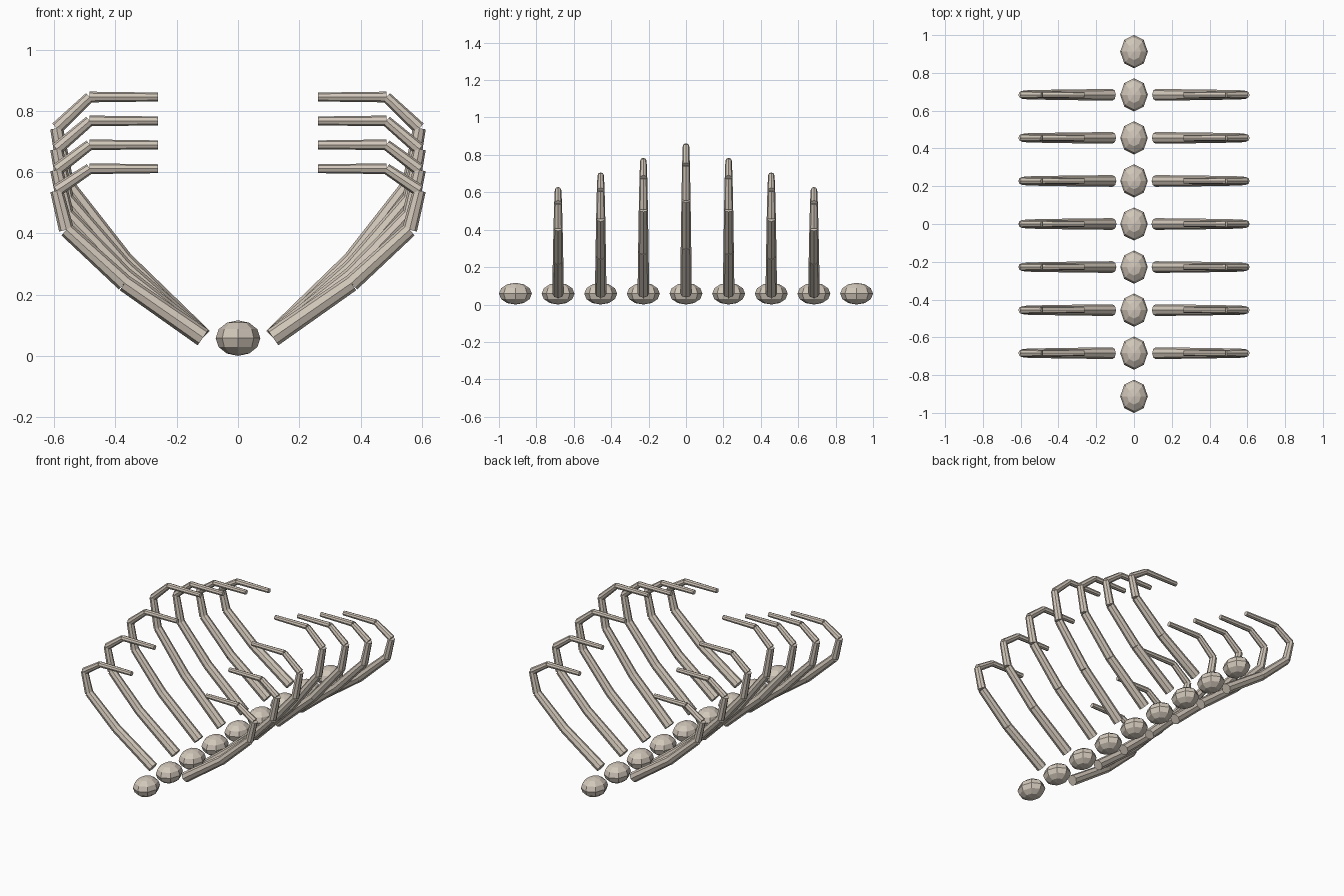
import bpy
from mathutils import Vector

if "Cube" in bpy.data.objects:
    bpy.data.objects.remove(bpy.data.objects["Cube"])

bone = bpy.data.materials.new("pale bone")
bone.diffuse_color = (0.64, 0.57, 0.49, 1)
bone.use_nodes = True
bone.node_tree.nodes["Principled BSDF"].inputs["Base Color"].default_value = bone.diffuse_color

STEP = 0.228       # spacing along the spine
SPINE_Z = 0.058
# rib joints: x, fraction of rib height, radius
JOINTS = [(0.114, 0.0, 0.031), (0.37, 0.322, 0.028), (0.56, 0.638, 0.0245),
          (0.592, 0.87, 0.021), (0.484, 1.0, 0.0175), (0.261, 1.0, 0.0145)]


def finish(name):
    ob = bpy.context.object
    ob.name = name
    ob.data.materials.append(bone)
    return ob


def segment(name, a, b, r1, r2):
    d = b - a
    bpy.ops.mesh.primitive_cone_add(vertices=8, radius1=r1, radius2=r2,
                                    depth=d.length, location=(a + b) / 2)
    ob = finish(name)
    ob.rotation_euler = d.to_track_quat('Z', 'Y').to_euler()


# spine: a row of faceted, flattened vertebrae
for i in range(-4, 5):
    bpy.ops.mesh.primitive_uv_sphere_add(segments=8, ring_count=6, radius=1,
                                         location=(0, i * STEP, SPINE_Z))
    finish("vertebra").scale = (0.073, 0.088, 0.058)

# ribs: tallest in the middle, five tapered bones on each side
for i in range(-3, 4):
    height = 0.785 - 0.078 * abs(i)
    for side in (-1, 1):
        pts = [Vector((side * x, i * STEP, 0.06 + f * height)) for x, f, r in JOINTS]
        for k in range(5):
            segment("rib_segment", pts[k], pts[k + 1], JOINTS[k][2], JOINTS[k + 1][2])
